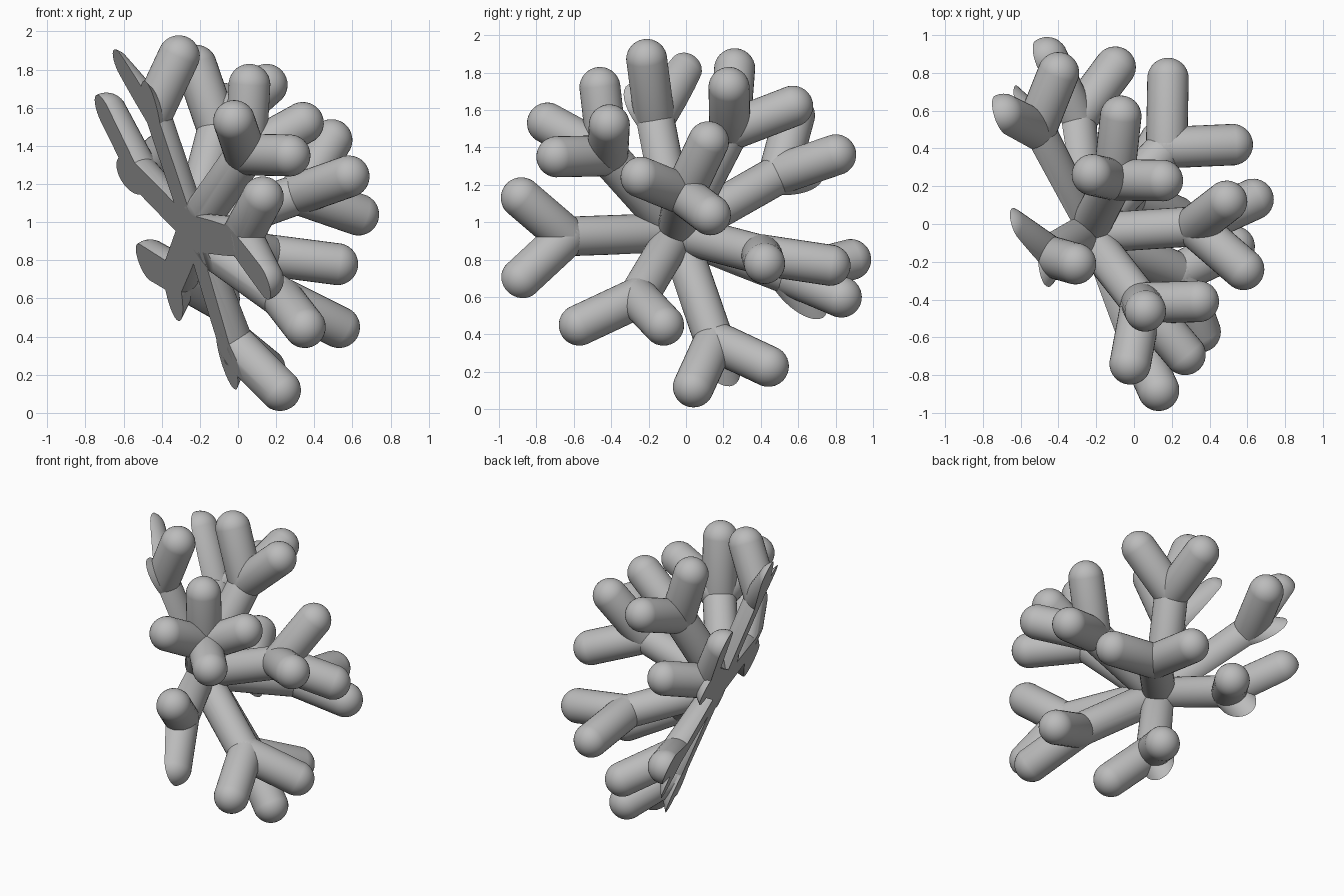
import bpy, bmesh, math
from mathutils import Vector, Matrix

cube = bpy.data.objects.get("Cube")
if cube:
    bpy.data.objects.remove(cube)

mat = bpy.data.materials.new("plain_grey")
mat.use_nodes = True
grey = (0.5, 0.5, 0.5, 1)
mat.diffuse_color = grey
mat.node_tree.nodes["Principled BSDF"].inputs["Base Color"].default_value = grey

# The flat cut passes through the hub where all branches meet
CENTRE = Vector((-0.25, -0.05, 0.945))
CUT_NORMAL = Vector((0.89, 0.29, 0.355)).normalized()
FORK_DEPTH = 0.265          # how far the tips reach beyond the fork
STEM_R, TWIG_R = 0.106, 0.11

# Rounded tip centres of the twigs on each branch
BRANCHES = {
    "front_branch": [(0.13, -0.88, 1.13), (0.13, -0.88, 0.70)],
    "left_branch": [(0.58, -0.24, 1.24), (0.63, 0.13, 1.04), (0.49, 0.12, 1.43)],
    "back_left_branch": [(0.52, 0.42, 0.78), (0.18, 0.77, 0.77)],
    "upper_front_branch": [(0.06, -0.46, 1.72), (0.34, -0.41, 1.52),
                           (0.27, -0.69, 1.35), (-0.02, -0.74, 1.53)],
    "upper_back_branch": [(0.15, 0.23, 1.72), (-0.22, 0.26, 1.82), (-0.07, 0.57, 1.62)],
    "top_branch": [(-0.31, -0.21, 1.87), (-0.67, -0.02, 1.80), (-0.64, -0.42, 1.74)],
    "back_right_branch": [(-0.40, 0.80, 1.36), (-0.69, 0.58, 1.57), (-0.79, 0.74, 1.20)],
    "back_branch": [(-0.10, 0.83, 0.60), (-0.46, 0.88, 0.80), (-0.43, 0.69, 0.47)],
    "bottom_branch": [(0.22, 0.04, 0.12), (0.14, 0.44, 0.23), (-0.16, 0.22, 0.04)],
    "lower_front_branch": [(0.35, -0.57, 0.45), (0.53, -0.12, 0.45)],
}


def add_capsule(target, a, b, radius):
    """Round-ended rod from a to b, sliced flat by the cut plane."""
    bm = bmesh.new()
    bmesh.ops.create_uvsphere(bm, u_segments=32, v_segments=17, radius=radius)
    axis = b - a
    for v in bm.verts:
        if v.co.z > 0:
            v.co.z += axis.length
    turn = axis.to_track_quat('Z', 'Y').to_matrix().to_4x4()
    bm.transform(Matrix.Translation(a) @ turn)
    cut = bmesh.ops.bisect_plane(bm, geom=bm.verts[:] + bm.edges[:] + bm.faces[:],
                                 plane_co=CENTRE, plane_no=CUT_NORMAL,
                                 clear_inner=True)
    rim = [e for e in cut["geom_cut"] if isinstance(e, bmesh.types.BMEdge)]
    if rim:
        bmesh.ops.edgeloop_fill(bm, edges=rim)
    bmesh.ops.recalc_face_normals(bm, faces=bm.faces)
    part = bpy.data.meshes.new("part")
    bm.to_mesh(part)
    bm.free()
    target.from_mesh(part)
    bpy.data.meshes.remove(part)


for name, points in BRANCHES.items():
    tips = [Vector(p) for p in points]
    reach = sum(tips, Vector()) / len(tips) - CENTRE
    fork = CENTRE + reach.normalized() * (reach.length - FORK_DEPTH)
    bm = bmesh.new()
    add_capsule(bm, CENTRE, fork, STEM_R)
    for tip in tips:
        add_capsule(bm, fork, tip, TWIG_R)
    mesh = bpy.data.meshes.new(name)
    bm.to_mesh(mesh)
    bm.free()
    mesh.materials.append(mat)
    obj = bpy.data.objects.new(name, mesh)
    bpy.context.collection.objects.link(obj)
    bpy.ops.object.select_all(action='DESELECT')
    obj.select_set(True)
    bpy.context.view_layer.objects.active = obj
    bpy.ops.object.shade_smooth_by_angle(angle=math.radians(35))
